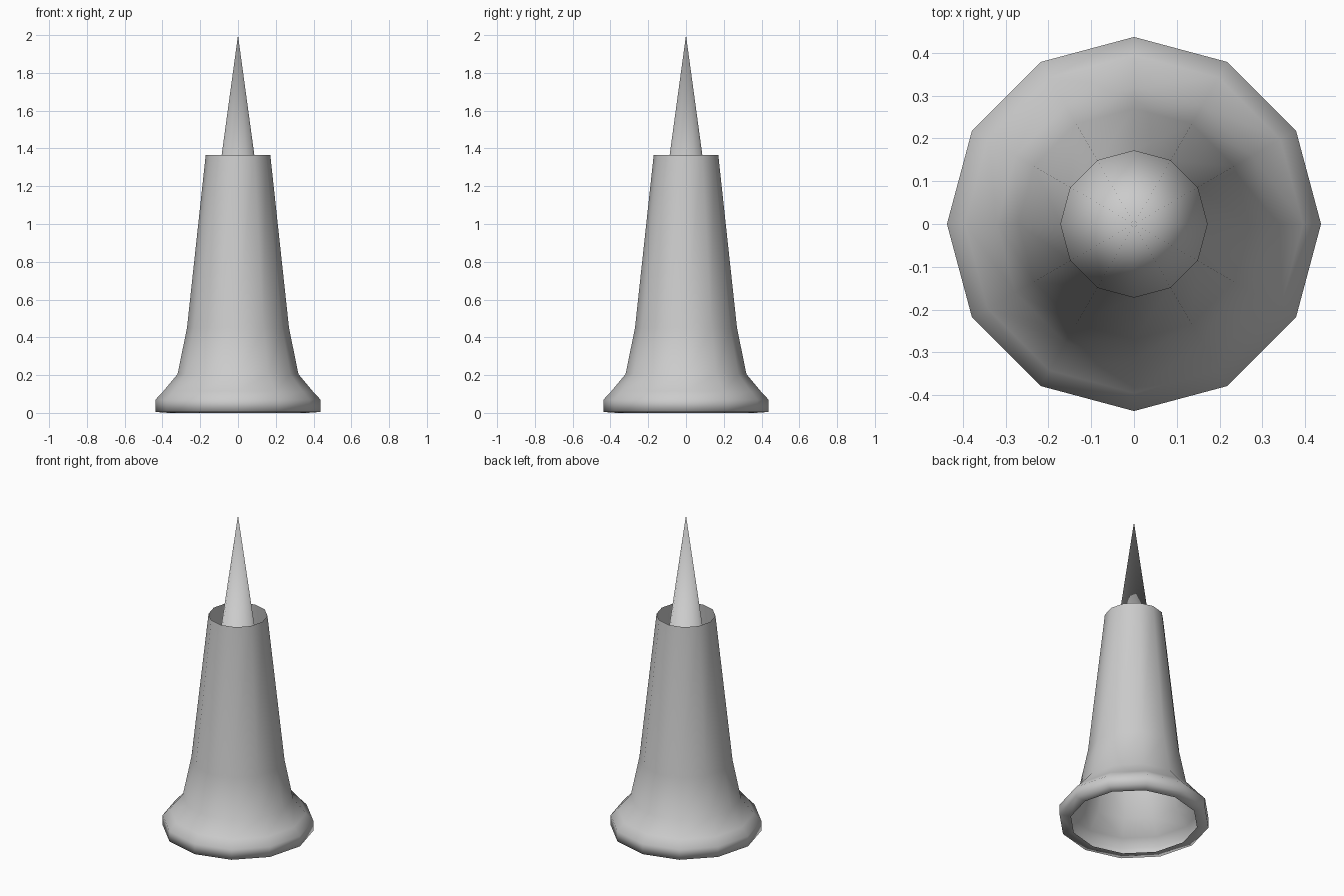
import bpy, math

if "Cube" in bpy.data.objects:
    bpy.data.objects.remove(bpy.data.objects["Cube"])

SIDES = 12


def lathe(name, profile):
    """Revolve (radius, height) points around z; radius 0 makes a tip."""
    verts, faces, rings = [], [], []
    for r, z in profile:
        start = len(verts)
        if r == 0:
            verts.append((0, 0, z))
            rings.append([start] * SIDES)
        else:
            for i in range(SIDES):
                a = 2 * math.pi * i / SIDES
                verts.append((r * math.cos(a), r * math.sin(a), z))
            rings.append(list(range(start, start + SIDES)))
    for low, high in zip(rings, rings[1:]):
        for i in range(SIDES):
            j = (i + 1) % SIDES
            loop = [low[i], low[j], high[j], high[i]]
            faces.append(list(dict.fromkeys(loop)))
    mesh = bpy.data.meshes.new(name)
    mesh.from_pydata(verts, [], faces)
    mesh.shade_smooth()
    obj = bpy.data.objects.new(name, mesh)
    bpy.context.collection.objects.link(obj)
    return obj


# Hollow flared body with a narrow underside rim, open at top and bottom
lathe("flared_body", [
    (0.37, 0.0), (0.437, 0.005), (0.437, 0.07), (0.395, 0.115),
    (0.32, 0.205), (0.27, 0.45), (0.171, 1.365),
])

# Slender spike rising from inside the body
lathe("spike", [(0.18, 0.68), (0.0, 2.0)])
